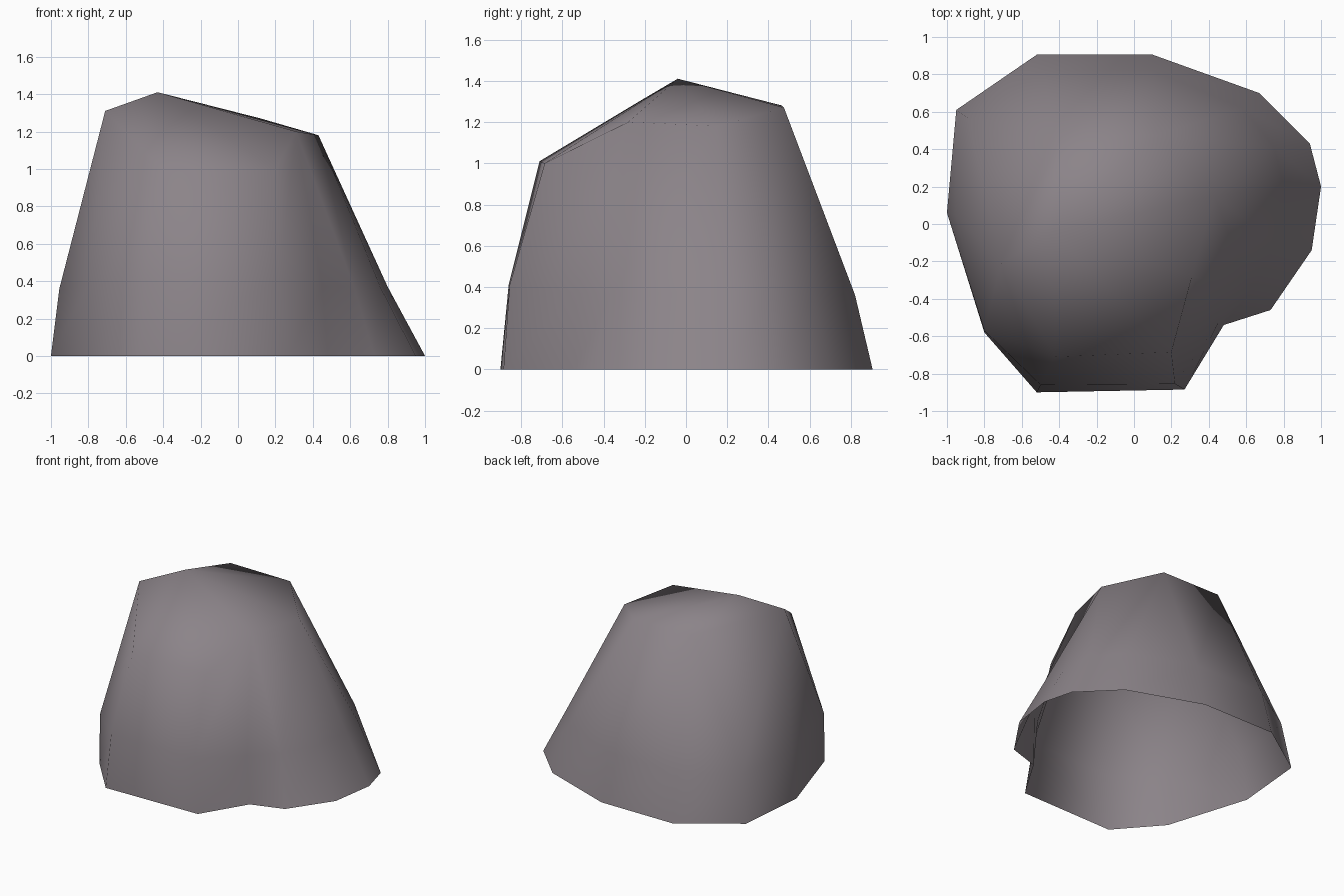
import bpy, bmesh

if "Cube" in bpy.data.objects:
    bpy.data.objects.remove(bpy.data.objects["Cube"])

# Outline on the ground, counter-clockwise from the left side
base = [(-1, .06), (-.8, -.58), (-.52, -.9), (.27, -.885), (.48, -.54), (.73, -.46), (.95, -.14),
        (1, .2), (.94, .43), (.67, .7), (.1, .905), (-.52, .905), (-.95, .61)]
# Waist outline, where the walls begin to lean in
waist = [(-.955, .05, .36), (-.8, -.57, .38), (-.5, -.86, .41), (.22, -.855, .41), (.45, -.53, .37),
         (.62, -.36, .37), (.76, -.1, .37), (.8, .2, .37), (.75, .41, .37), (.58, .62, .37),
         (.1, .82, .36), (-.5, .82, .36), (-.89, .57, .36)]
# Shoulder outline and the peak
shoulder = [(-.71, -.21, 1.31), (-.42, -.71, 1.01), (.2, -.685, 1.0), (.31, -.28, 1.2),
            (.43, .15, 1.18), (.12, .475, 1.27), (-.39, .465, 1.28)]
peak = (-.43, -.04, 1.41)
# Shoulder corner that each waist corner rises to
rises_to = [0, 0, 1, 2, 3, 3, 4, 4, 4, 5, 5, 6, 6]

bm = bmesh.new()
b = [bm.verts.new((x, y, 0)) for x, y in base]
w = [bm.verts.new(p) for p in waist]
s = [bm.verts.new(p) for p in shoulder]
top = bm.verts.new(peak)

# Walls, open underneath
n = len(b)
for i in range(n):
    j = (i + 1) % n
    bm.faces.new((b[i], b[j], w[j], w[i]))
    p, q = s[rises_to[i]], s[rises_to[j]]
    bm.faces.new((w[i], w[j], q) if p is q else (w[i], w[j], q, p))
# Crown
for i in range(len(s)):
    bm.faces.new((s[i], s[(i + 1) % len(s)], top))
for f in bm.faces:
    f.smooth = True

mesh = bpy.data.meshes.new("rock")
bm.to_mesh(mesh)
bm.free()
rock = bpy.data.objects.new("rock", mesh)
bpy.context.collection.objects.link(rock)

stone = bpy.data.materials.new("grey stone")
stone.diffuse_color = (.26, .23, .25, 1)
stone.use_nodes = True
stone.node_tree.nodes["Principled BSDF"].inputs["Base Color"].default_value = stone.diffuse_color
mesh.materials.append(stone)
